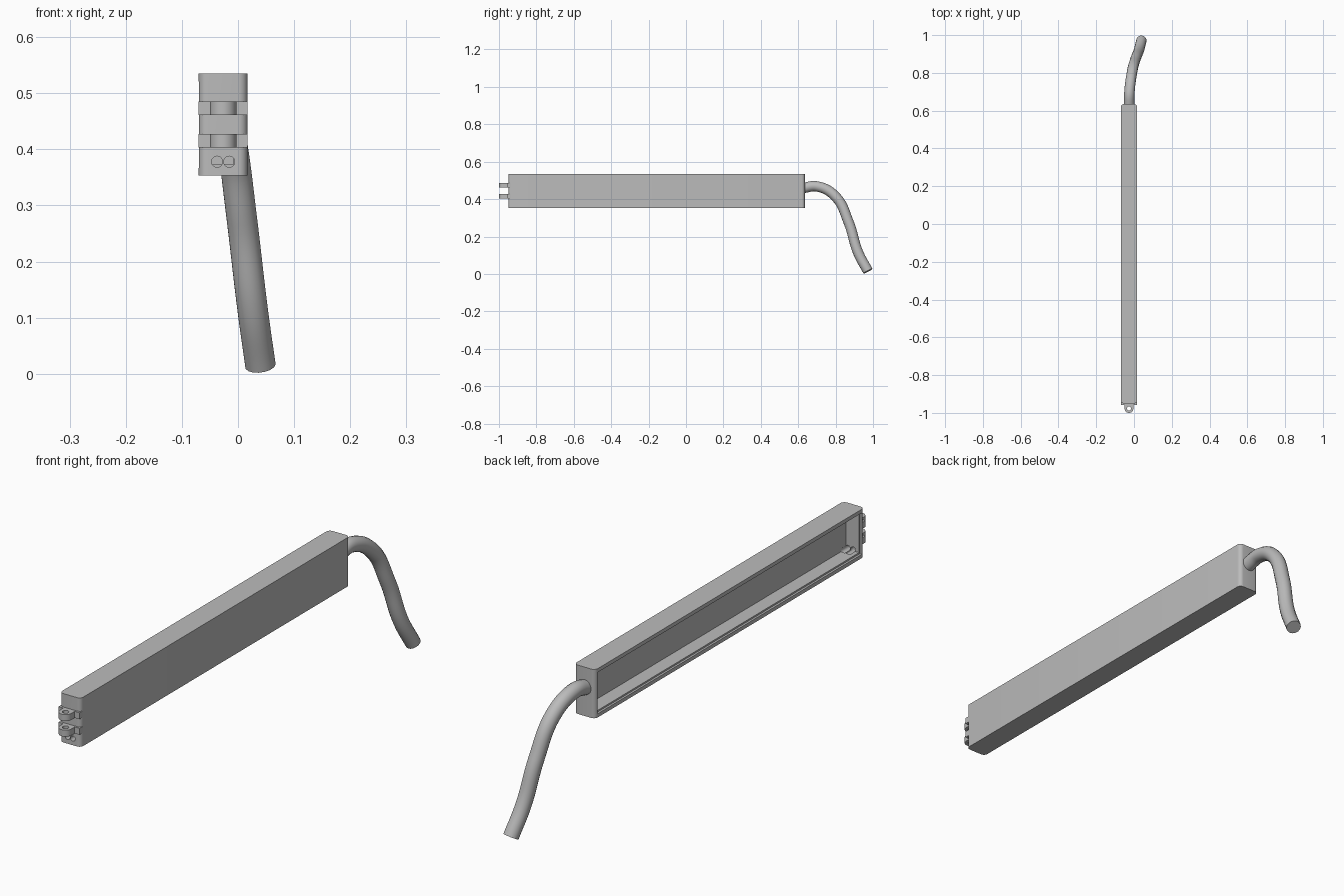
import bpy, bmesh, math
from mathutils import Matrix

if "Cube" in bpy.data.objects:
    bpy.data.objects.remove(bpy.data.objects["Cube"])

grey = bpy.data.materials.new("plain_grey")
grey.use_nodes = True
GREY = (0.5, 0.5, 0.5, 1)
grey.diffuse_color = GREY
grey.node_tree.nodes["Principled BSDF"].inputs["Base Color"].default_value = GREY

CX = -0.0265                      # centre line of the housing
X0, X1 = -0.07, 0.017
Y0, Y1 = -0.95, 0.635
Z0, Z1 = 0.353, 0.535


def finish(name, bm):
    bmesh.ops.recalc_face_normals(bm, faces=bm.faces)
    mesh = bpy.data.meshes.new(name)
    bm.to_mesh(mesh)
    bm.free()
    mesh.materials.append(grey)
    obj = bpy.data.objects.new(name, mesh)
    bpy.context.collection.objects.link(obj)
    return obj


def box(name, x, y, z, round_uprights=0):
    bm = bmesh.new()
    bmesh.ops.create_cube(bm, size=1)
    for v in bm.verts:
        for i, (a, b) in enumerate((x, y, z)):
            v.co[i] = a if v.co[i] < 0 else b
    if round_uprights:
        edges = [e for e in bm.edges
                 if abs(e.verts[0].co.z - e.verts[1].co.z) > 0.01]
        bmesh.ops.bevel(bm, geom=edges, offset=round_uprights, segments=6,
                        profile=0.5, affect='EDGES')
    return finish(name, bm)


def cylinder(name, centre, radius, depth, axis):
    bm = bmesh.new()
    turn = Matrix.Rotation(math.pi / 2, 4, 'X') if axis == 'Y' else Matrix()
    bmesh.ops.create_cone(bm, cap_ends=True, segments=32, radius1=radius,
                          radius2=radius, depth=depth,
                          matrix=Matrix.Translation(centre) @ turn)
    return finish(name, bm)


def activate(obj):
    bpy.ops.object.select_all(action='DESELECT')
    obj.select_set(True)
    bpy.context.view_layer.objects.active = obj


def cut(obj, cutter):
    cutter.hide_render = True
    mod = obj.modifiers.new("cut", 'BOOLEAN')
    mod.object = cutter
    mod.solver = 'EXACT'
    activate(obj)
    bpy.ops.object.modifier_apply(modifier=mod.name)
    bpy.data.objects.remove(cutter)


def smooth(obj):
    activate(obj)
    bpy.ops.object.shade_smooth_by_angle(angle=math.radians(35))


# Housing: a long trough, open on one side, with a stepped rim
housing = box("housing", (X0, X1), (Y0, Y1), (Z0, Z1), 0.016)
for depth, rim in ((0.062, 0.02), (0.008, 0.014)):
    cut(housing, box("cavity", (X0 - 0.05, X0 + depth),
                     (Y0 + rim, Y1 - rim), (Z0 + rim, Z1 - rim)))

# Pair of wire holes through the front wall
for side in (-1, 1):
    cut(housing, cylinder("wire_hole", (CX + side * 0.0108, Y0, 0.378),
                          0.0098, 0.1, 'Y'))
smooth(housing)


# Mounting lugs: full-width flange with a rounded, drilled tongue
def lug(name, z, height):
    tip_y, r, half = -0.9765, 0.0235, 0.0435
    arc = [(r * math.cos(a), tip_y - r * math.sin(a))
           for a in (math.pi * i / 20 for i in range(21))]
    outline = [(-half, -0.957), (-half, -0.936), (half, -0.936),
               (half, -0.957), (r, -0.957)] + arc + [(-r, -0.957)]
    bm = bmesh.new()
    face = bm.faces.new([bm.verts.new((CX + x, y, z)) for x, y in outline])
    top = bmesh.ops.extrude_face_region(bm, geom=[face])["geom"]
    bmesh.ops.translate(bm, vec=(0, 0, height),
                        verts=[v for v in top if isinstance(v, bmesh.types.BMVert)])
    obj = finish(name, bm)
    cut(obj, cylinder("lug_hole", (CX, tip_y, z), 0.011, 0.2, 'Z'))
    smooth(obj)


lug("lower_lug", 0.403, 0.024)
lug("upper_lug", 0.461, 0.024)

# Cable: drooping round lead leaving the rear wall
path = [(CX, 0.62, 0.458), (-0.024, 0.70, 0.468), (-0.011, 0.80, 0.413),
        (0.007, 0.87, 0.275), (0.026, 0.92, 0.115), (0.04, 0.973, 0.015)]
curve = bpy.data.curves.new("cable", 'CURVE')
curve.dimensions = '3D'
curve.bevel_depth = 0.0275
curve.bevel_resolution = 6
curve.resolution_u = 10
curve.use_fill_caps = True
spline = curve.splines.new('BEZIER')
spline.bezier_points.add(len(path) - 1)
for point, co in zip(spline.bezier_points, path):
    point.co = co
    point.handle_left_type = point.handle_right_type = 'AUTO'
curve.materials.append(grey)
cable = bpy.data.objects.new("cable", curve)
bpy.context.collection.objects.link(cable)
activate(cable)
bpy.ops.object.convert(target='MESH')
smooth(bpy.context.view_layer.objects.active)
